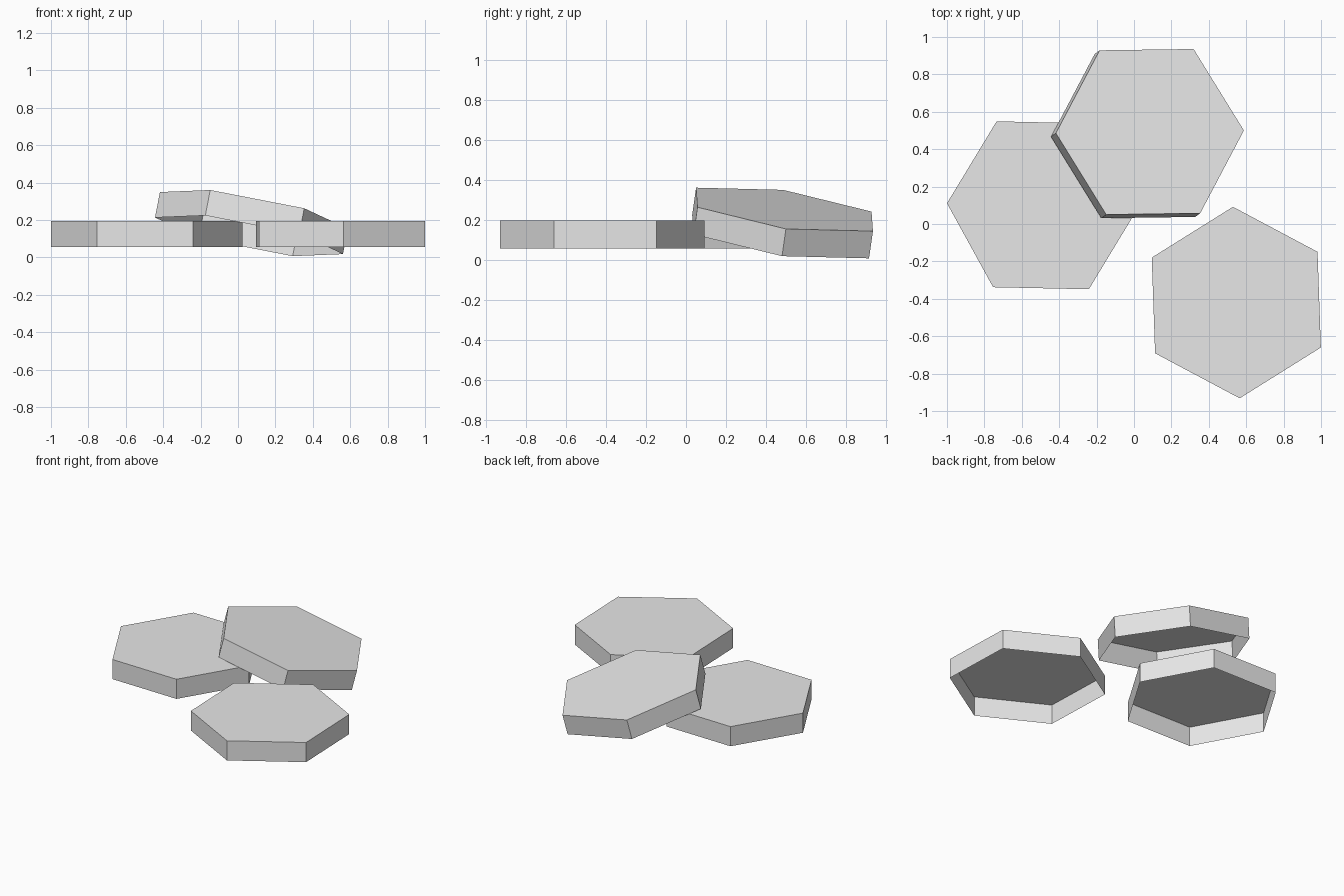
import bpy, bmesh
from math import sin, cos, pi, radians
from mathutils import Vector

cube = bpy.data.objects.get("Cube")
if cube:
    bpy.data.objects.remove(cube, do_unlink=True)

RADIUS, HEIGHT = 0.512, 0.14

# One plain grey for all tiles
GREY = (0.8, 0.8, 0.8, 1.0)
grey = bpy.data.materials.new("light_grey")
grey.use_nodes = True
grey.diffuse_color = GREY
grey.node_tree.nodes["Principled BSDF"].inputs["Base Color"].default_value = GREY


def hex_tile(name, top_centre, rotation):
    """Hexagonal shell, open underneath, with its origin on the top face."""
    bm = bmesh.new()
    ring = [bm.verts.new((RADIUS * cos(i * pi / 3), RADIUS * sin(i * pi / 3), 0))
            for i in range(6)]
    top = bm.faces.new(ring)
    walls = bmesh.ops.extrude_edge_only(bm, edges=list(top.edges))
    lower = [g for g in walls["geom"] if isinstance(g, bmesh.types.BMVert)]
    bmesh.ops.translate(bm, verts=lower, vec=Vector((0, 0, -HEIGHT)))
    bmesh.ops.recalc_face_normals(bm, faces=bm.faces)
    # Keep the open shell facing outwards
    bm.normal_update()
    if top.normal.z < 0:
        bmesh.ops.reverse_faces(bm, faces=bm.faces)
    mesh = bpy.data.meshes.new(name)
    bm.to_mesh(mesh)
    bm.free()
    mesh.materials.append(grey)
    tile = bpy.data.objects.new(name, mesh)
    tile.location = top_centre
    tile.rotation_euler = [radians(a) for a in rotation]
    bpy.context.collection.objects.link(tile)


# Two flat tiles, and a third leaning on the first
hex_tile("left_flat_tile", (-0.488, 0.10, 0.196), (0, 0, -1.2))
hex_tile("front_flat_tile", (0.547, -0.42, 0.196), (0, 0, 32))
hex_tile("leaning_tile", (0.085, 0.493, 0.252), (-7.9, 11, 0.8))
